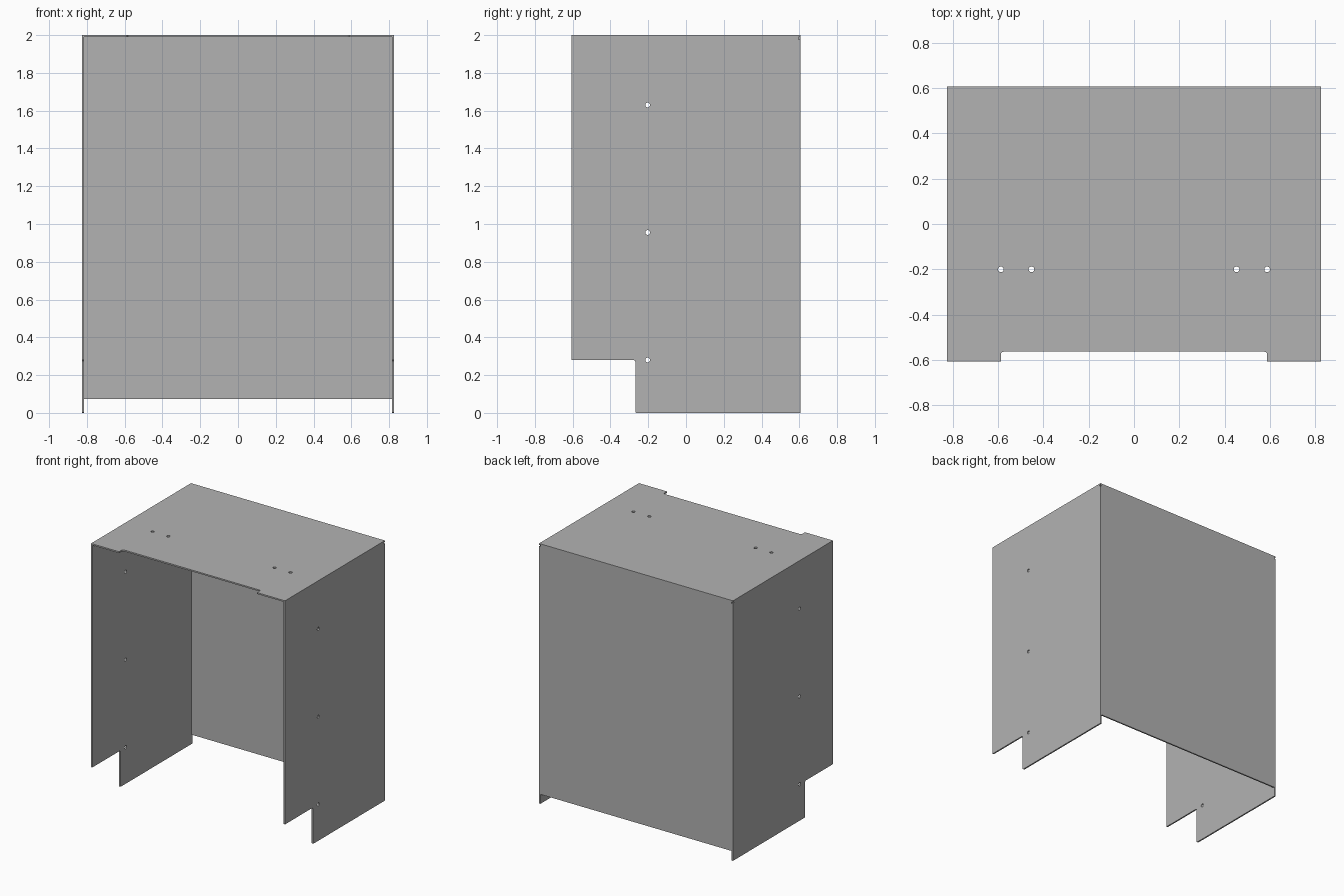
import bpy
import bmesh
from math import cos, sin, pi
from mathutils import Matrix

cube = bpy.data.objects.get("Cube")
if cube:
    bpy.data.objects.remove(cube, do_unlink=True)

W, D, H, T = 0.825, 0.607, 2.0, 0.011   # half width, half depth, height, sheet thickness

grey = bpy.data.materials.new("sheet_grey")
grey.use_nodes = True
colour = (0.448, 0.448, 0.448, 1)
grey.diffuse_color = colour
grey.node_tree.nodes["Principled BSDF"].inputs["Base Color"].default_value = colour


def arc(cx, cy, r, start, end, steps=6):
    """Points on an arc, angles in half turns."""
    return [(cx + r * cos(pi * (start + (end - start) * i / steps)),
             cy + r * sin(pi * (start + (end - start) * i / steps))) for i in range(steps + 1)]


def circle(cx, cy, r=0.0125):
    return arc(cx, cy, r, 0, 2, 24)[:-1]


def sheet(name, outline, holes, axes, centre):
    """Flat sheet with holes; axes are the world directions of its local x, y, z."""
    curve = bpy.data.curves.new(name, "CURVE")
    curve.dimensions = "2D"
    curve.fill_mode = "BOTH"
    curve.extrude = T / 2
    for loop in [outline] + holes:
        spline = curve.splines.new("POLY")
        spline.points.add(len(loop) - 1)
        for point, (u, v) in zip(spline.points, loop):
            point.co = (u, v, 0, 1)
        spline.use_cyclic_u = True
    temp = bpy.data.objects.new(name + "_outline", curve)
    bpy.context.collection.objects.link(temp)
    graph = bpy.context.evaluated_depsgraph_get()
    mesh = bpy.data.meshes.new_from_object(temp.evaluated_get(graph))
    bpy.data.objects.remove(temp, do_unlink=True)
    bpy.data.curves.remove(curve)

    # Weld the walls to the faces and stand the sheet in place
    bm = bmesh.new()
    bm.from_mesh(mesh)
    bmesh.ops.remove_doubles(bm, verts=bm.verts, dist=0.0001)
    bm.transform(Matrix.Translation(centre) @ Matrix(axes).transposed().to_4x4())
    bmesh.ops.recalc_face_normals(bm, faces=bm.faces)
    for face in bm.faces:
        face.smooth = False
        face.material_index = 0
    bm.to_mesh(mesh)
    bm.free()
    mesh.name = name
    mesh.materials.clear()
    mesh.materials.append(grey)
    obj = bpy.data.objects.new(name, mesh)
    bpy.context.collection.objects.link(obj)
    return obj


X, Y, Z = (1, 0, 0), (0, 1, 0), (0, 0, 1)

# Side panels: front lower corner cut away, small bend relief at the upper back
foot, step, r = -0.267, 0.28, 0.013
side = ([(-D, H - T), (-D, step)]
        + arc(foot - r, step - r, r, 0.5, 0)
        + arc(foot + 0.006, 0.006, 0.006, 1, 1.5)
        + [(D, 0), (D, H - 2 * T), (D - T, H - 2 * T), (D - T, H - T)])
side_holes = [circle(-0.203, z) for z in (0.28, 0.955, 1.63)]
for name, s in (("left_side_panel", 1), ("right_side_panel", -1)):
    sheet(name, side, side_holes, (Y, Z, X), (s * (W - T / 2), 0, 0))

# Top panel: shallow notch along the front edge
notch, lip = 0.587, -0.563
top = ([(-W, D), (-W, -D), (-notch, -D)]
       + arc(-notch + r, lip - r, r, 1, 0.5)
       + arc(notch - r, lip - r, r, 0.5, 0)
       + [(notch, -D), (W, -D), (W, D)])
top_holes = [circle(x, -0.2) for x in (-0.587, -0.452, 0.452, 0.587)]
sheet("top_panel", top, top_holes, (X, Y, Z), (0, 0, H - T / 2))

# Back panel: stops short of the floor
inner = W - T
back = [(-inner, 0.073), (inner, 0.073), (inner, H - T), (-inner, H - T)]
sheet("back_panel", back, [], (X, Z, (0, -1, 0)), (0, D - T / 2, 0))
